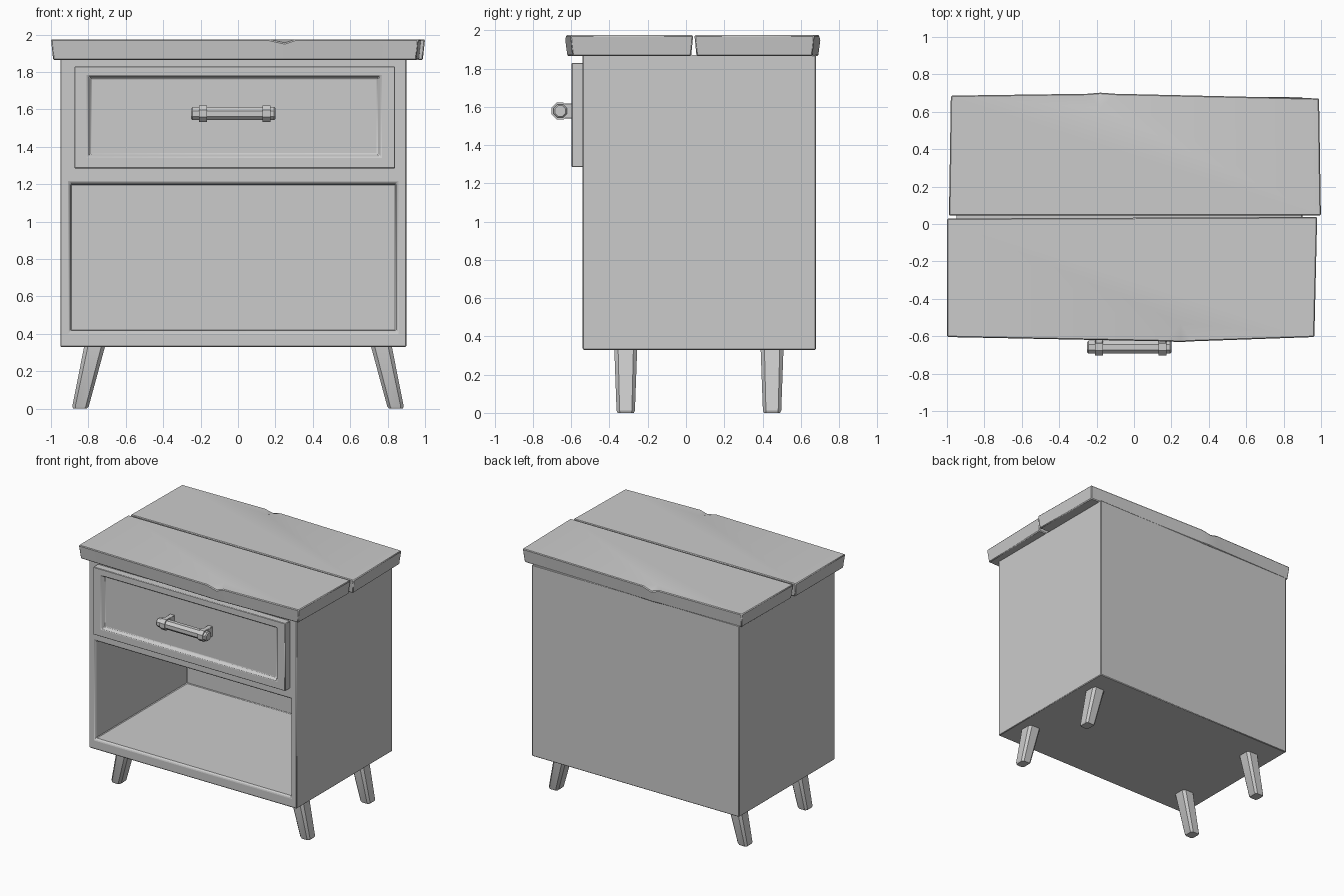
import bpy, bmesh
from math import cos, sin, pi, radians

if "Cube" in bpy.data.objects:
    bpy.data.objects.remove(bpy.data.objects["Cube"])


def finish(name, bm, bevel=0.0):
    bmesh.ops.recalc_face_normals(bm, faces=bm.faces[:])
    me = bpy.data.meshes.new(name)
    bm.to_mesh(me)
    bm.free()
    ob = bpy.data.objects.new(name, me)
    bpy.context.collection.objects.link(ob)
    me.shade_smooth()
    me.set_sharp_from_angle(angle=radians(30))
    if bevel:
        m = ob.modifiers.new("edge_bevel", 'BEVEL')
        m.width = bevel
        m.segments = 1
        m.limit_method = 'ANGLE'
        m.angle_limit = radians(40)
    return ob


def loft(name, rings, bevel=0.0):
    """Skin matching rings of points and cap both ends."""
    bm = bmesh.new()
    vs = [[bm.verts.new(p) for p in r] for r in rings]
    n = len(rings[0])
    for a, b in zip(vs, vs[1:]):
        for i in range(n):
            j = (i + 1) % n
            bm.faces.new((a[i], a[j], b[j], b[i]))
    bm.faces.new(vs[0])
    bm.faces.new(vs[-1])
    return finish(name, bm, bevel)


def rect(x0, x1, z0, z1, y):
    return [(x0, y, z0), (x1, y, z0), (x1, y, z1), (x0, y, z1)]


def octagon(x, y, z, r):
    r /= cos(pi / 8)
    return [(x, y + r * cos(pi / 8 + i * pi / 4), z + r * sin(pi / 8 + i * pi / 4))
            for i in range(8)]


def chamfered(cx, cy, z, hx, hy, c):
    return [(cx + x, cy + y, z) for x, y in (
        (hx - c, -hy), (hx, c - hy), (hx, hy - c), (hx - c, hy),
        (c - hx, hy), (-hx, hy - c), (-hx, c - hy), (c - hx, -hy))]


def plank(name, outline, apex, z0=1.865, z1=1.975, chip=0.02):
    """Board whose top edge is chipped at outline point 2."""
    bm = bmesh.new()
    n = len(outline)
    cx = sum(p[0] for p in (outline[0], outline[4], outline[5], outline[6])) / 4
    cy = (outline[0][1] + outline[5][1]) / 2
    lo = [bm.verts.new((cx + (x - cx) * 0.988, cy + (y - cy) * 0.965, z0))
          for x, y in outline]
    hi = [bm.verts.new((x, y, z1 - (chip if i == 2 else 0)))
          for i, (x, y) in enumerate(outline)]
    p = bm.verts.new((*apex, z1))
    for i in range(n):
        j = (i + 1) % n
        bm.faces.new((lo[i], lo[j], hi[j], hi[i]))
    bm.faces.new(lo[::-1])
    bm.faces.new(hi[:2] + [p] + hi[3:])
    bm.faces.new((hi[1], hi[2], p))
    bm.faces.new((hi[2], hi[3], p))
    return finish(name, bm, 0.006)


# Cabinet body with the open shelf compartment
loft("cabinet_body", [
    rect(-.95, .90, .33, 1.872, .68),
    rect(-.95, .90, .33, 1.872, -.54),
    rect(-.905, .855, .405, 1.212, -.54),
    rect(-.895, .845, .417, 1.200, -.525),
    rect(-.895, .845, .417, 1.200, .63)], 0.005)

# Drawer front with a recessed panel
loft("drawer_front", [
    rect(-.875, .84, 1.285, 1.83, -.53),
    rect(-.875, .84, 1.285, 1.83, -.598),
    rect(-.805, .765, 1.345, 1.78, -.598),
    rect(-.785, .745, 1.362, 1.763, -.57)], 0.004)

# Two worn top boards
plank("top_board_front",
      [(-1, -.605), (.16, -.628), (.25, -.632), (.31, -.628),
       (.965, -.605), (.98, .038), (-1, .03)], (.25, -.53))
plank("top_board_back",
      [(.99, .672), (-.10, .697), (-.18, .703), (-.25, .697),
       (-.98, .687), (-.99, .044), (1.0, .044)], (-.18, .62))

# Handle: bar, two collars and the posts behind them
hy, hz = -.658, 1.578
loft("handle_bar", [octagon(x, hy, hz, r) for x, r in (
    (-.25, .028), (-.243, .035), (.193, .035), (.20, .028))])
for side, x in (("left", -.187), ("right", .152)):
    loft(f"handle_collar_{side}", [octagon(x + d, hy, hz, .044) for d in (-.021, .021)])
    loft(f"handle_post_{side}", [
        rect(x - .021, x + .021, hz - .04, hz + .04, y) for y in (-.655, -.565)], 0.004)

# Splayed tapered legs
for sx, side in ((-1, "left"), (1, "right")):
    for cy, end in ((-.315, "front"), (.45, "back")):
        loft(f"{end}_leg_{side}", [
            chamfered(sx * .845, cy, 0, .036, .042, .012),
            chamfered(sx * .842, cy, .012, .044, .048, .016),
            chamfered(sx * .765, cy, .34, .056, .060, .020)])
